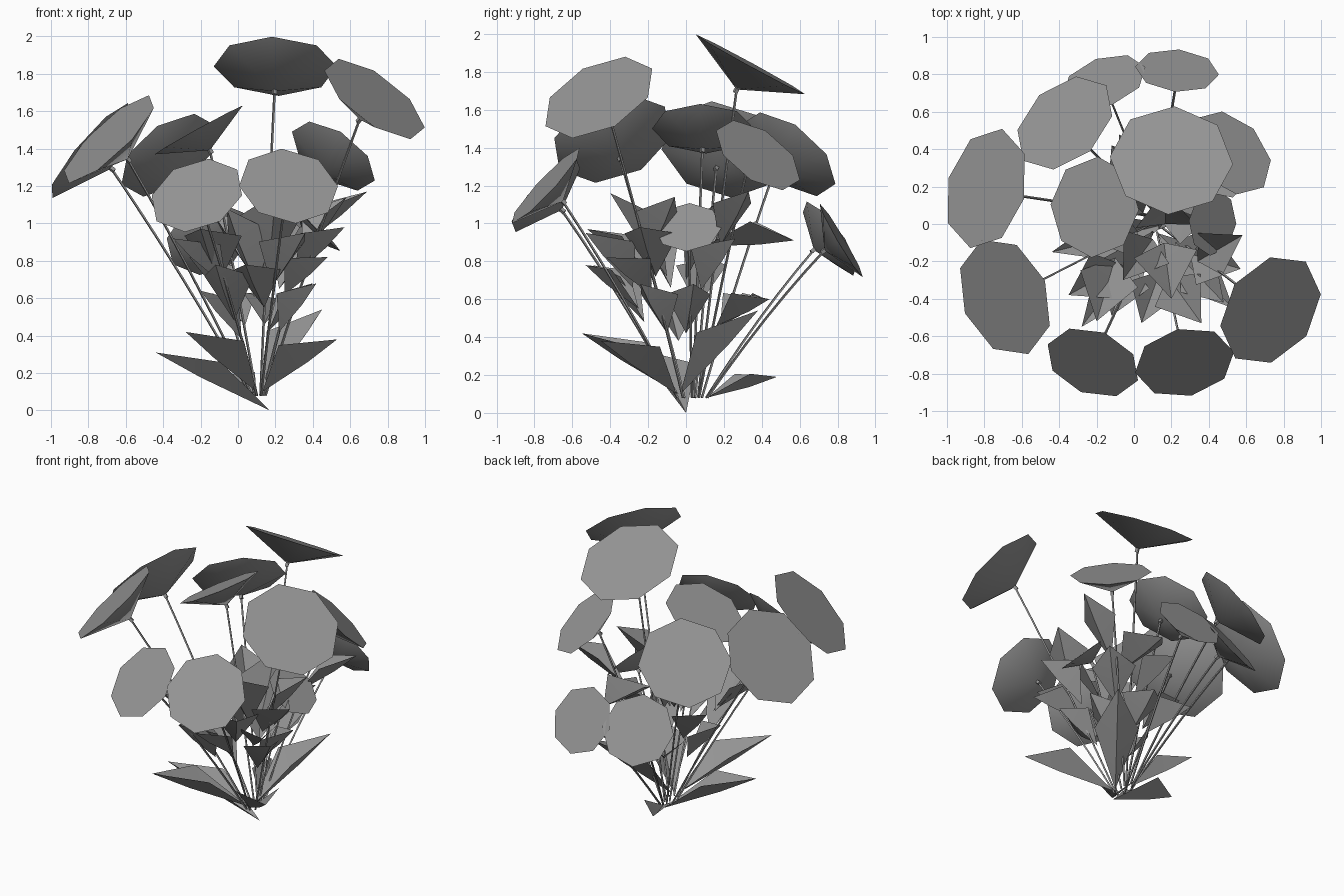
import bpy, bmesh, math
from mathutils import Vector

UP = Vector((0, 0, 1))
grey = bpy.data.materials.new("dark_grey")
grey.diffuse_color = (0.3, 0.3, 0.3, 1)

def make(name, bm, angle):
    bmesh.ops.recalc_face_normals(bm, faces=bm.faces)
    me = bpy.data.meshes.new(name)
    bm.to_mesh(me)
    bm.free()
    me.materials.append(grey)
    ob = bpy.data.objects.new(name, me)
    bpy.context.collection.objects.link(ob)
    bpy.ops.object.select_all(action='DESELECT')
    ob.select_set(True)
    bpy.context.view_layer.objects.active = ob
    bpy.ops.object.shade_smooth_by_angle(angle=math.radians(angle))

def tube(bm, pts, r, sides=4):
    """Thin prism swept along a list of points."""
    rings = []
    for i, p in enumerate(pts):
        d = (pts[min(i + 1, len(pts) - 1)] - pts[max(i - 1, 0)]).normalized()
        u = d.cross(Vector((0.3, 1, 0.1))).normalized()
        v = d.cross(u)
        rings.append([bm.verts.new(p + (u * math.cos(a) + v * math.sin(a)) * r)
                      for a in (2 * math.pi * k / sides for k in range(sides))])
    for a, b in zip(rings, rings[1:]):
        for k in range(sides):
            bm.faces.new((a[k], a[(k + 1) % sides], b[(k + 1) % sides], b[k]))
    bm.faces.new(rings[0])
    bm.faces.new(rings[-1])

# flower: centre of the flat face, facing direction, radius
flowers = [
    ((0.20, 0.34, 1.84), (0.03, 0.48, 0.88), 0.33),
    ((0.73, -0.46, 1.665), (0.55, -0.40, 0.75), 0.32),
    ((-0.69, -0.39, 1.45), (-0.66, -0.27, 0.70), 0.33),
    ((-0.79, 0.19, 1.39), (-0.75, 0.20, 0.64), 0.33),
    ((-0.37, 0.54, 1.365), (-0.50, 0.55, 0.68), 0.30),
    ((-0.21, 0.09, 1.50), (-0.48, 0.03, 0.87), 0.27),
    ((0.51, 0.38, 1.36), (0.50, 0.50, 0.70), 0.26),
    ((0.23, 0.82, 0.91), (0.08, 0.85, 0.50), 0.225),
    ((-0.16, 0.76, 0.92), (-0.28, 0.78, 0.55), 0.235),
    ((-0.22, -0.74, 1.15), (-0.28, -0.70, 0.66), 0.26),
    ((0.27, -0.74, 1.20), (0.15, -0.72, 0.67), 0.27),
    ((0.42, 0.01, 0.98), (0.70, -0.05, 0.70), 0.18),
]

heads, stems = bmesh.new(), bmesh.new()
for c, n, r in flowers:
    c, n = Vector(c), Vector(n).normalized()
    u = (UP - n * UP.dot(n)).normalized()
    v = n.cross(u)
    apex = c - n * r * 0.46
    # eight-sided cone head
    rim = [heads.verts.new(c + (u * math.cos(k * math.pi / 4) + v * math.sin(k * math.pi / 4)) * r)
           for k in range(8)]
    tip = heads.verts.new(apex)
    heads.faces.new(rim)
    for k in range(8):
        heads.faces.new((rim[k], rim[(k + 1) % 8], tip))
    # stem: gentle curve from the clump to the cone point
    base = Vector((0.11 + 0.05 * c.x, 0.03 + 0.1 * c.y, 0.08))
    mid = base.lerp(apex, 0.5) + UP * 0.06
    path = [base * (1 - t) ** 2 + mid * 2 * t * (1 - t) + apex * t * t
            for t in (i / 6 for i in range(7))]
    tube(stems, path, 0.007)
    tube(stems, [apex - n * 0.02, apex + n * 0.03], 0.014)
make("flower_heads", heads, 50)
make("stems", stems, 30)

def leaf(bm, base, tip, w):
    """Kite-shaped leaf folded upwards along its midrib."""
    base, tip = Vector(base), Vector(tip)
    d = tip - base
    side = d.cross(UP).normalized()
    up = side.cross(d).normalized()
    a, e = bm.verts.new(base), bm.verts.new(tip)
    m = bm.verts.new(base + d * 0.6 - up * 0.01)
    for s in (-1, 1):
        p = bm.verts.new(base + d * 0.55 + side * s * w / 2 + up * w * 0.38)
        bm.faces.new((a, m, p))
        bm.faces.new((m, e, p))

# low leaves spreading from the ground
low = [
    ((0.17, 0.00, 0.0), (-0.44, -0.15, 0.31), 0.26),
    ((0.10, -0.04, 0.10), (-0.28, -0.55, 0.42), 0.28),
    ((0.13, -0.05, 0.10), (0.53, -0.45, 0.38), 0.28),
    ((0.13, -0.03, 0.10), (0.45, 0.38, 0.54), 0.28),
    ((0.10, 0.11, 0.08), (-0.08, 0.48, 0.19), 0.18),
]
# leaves carried on the stems
upper = [
    ((-0.02, -0.22, 0.48), (-0.12, -0.49, 0.78), 0.28),
    ((-0.06, -0.22, 0.66), (-0.35, -0.38, 0.92), 0.28),
    ((-0.10, -0.18, 0.68), (-0.20, -0.52, 0.97), 0.32),
    ((0.14, -0.25, 0.55), (0.04, -0.53, 0.78), 0.26),
    ((0.18, -0.28, 0.66), (0.36, -0.53, 0.95), 0.30),
    ((0.25, -0.18, 0.62), (0.48, -0.42, 0.82), 0.26),
    ((0.30, -0.16, 0.72), (0.57, -0.24, 0.98), 0.30),
    ((0.34, -0.20, 0.82), (0.58, -0.06, 1.14), 0.26),
    ((0.16, -0.10, 0.72), (0.20, -0.40, 1.16), 0.34),
    ((0.10, -0.08, 0.66), (-0.06, -0.30, 1.08), 0.30),
    ((0.16, 0.00, 0.42), (0.40, 0.04, 0.68), 0.24),
    ((0.22, 0.08, 0.65), (0.42, 0.26, 0.92), 0.28),
    ((0.34, 0.18, 0.88), (0.69, 0.33, 1.17), 0.22),
    ((0.20, 0.10, 0.88), (0.24, 0.57, 0.91), 0.30),
    ((0.14, 0.16, 0.46), (0.20, 0.44, 0.60), 0.28),
    ((0.04, 0.18, 0.46), (-0.12, 0.42, 0.60), 0.28),
    ((-0.02, 0.06, 0.56), (-0.26, 0.14, 0.82), 0.28),
    ((0.02, -0.04, 0.38), (-0.20, -0.10, 0.64), 0.26),
    ((0.17, 0.00, 0.70), (0.16, 0.18, 1.12), 0.32),
    ((0.22, -0.10, 0.42), (0.42, -0.24, 0.68), 0.24),
    ((0.05, 0.06, 0.76), (-0.14, 0.24, 1.06), 0.28),
]
for name, group in (("low_leaves", low), ("stem_leaves", upper)):
    bm = bmesh.new()
    for b, t, w in group:
        leaf(bm, b, t, w)
    make(name, bm, 40)
